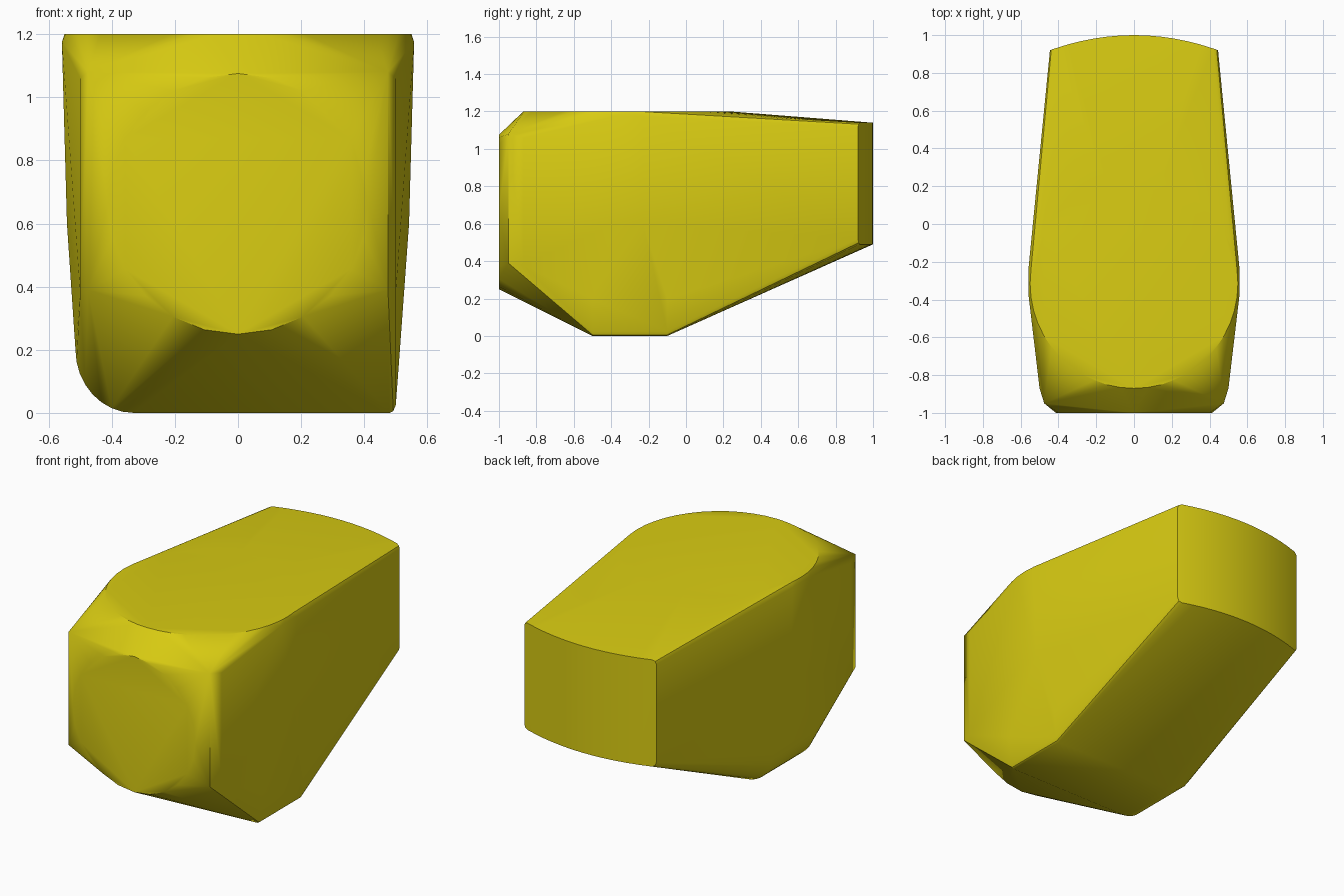
import bpy, bmesh, math

if "Cube" in bpy.data.objects:
    bpy.data.objects.remove(bpy.data.objects["Cube"])

yellow = bpy.data.materials.new("yellow")
yellow.diffuse_color = (0.69, 0.60, 0.006, 1)
yellow.use_nodes = True
yellow.node_tree.nodes["Principled BSDF"].inputs["Base Color"].default_value = yellow.diffuse_color


def ring(radius, place, count=24):
    """Points on a circle, placed in space by a function of (u, v)."""
    return [place(radius * math.sin(math.tau * i / count),
                  radius * math.cos(math.tau * i / count)) for i in range(count)]


def mirrored(points):
    return [(s * x, y, z) for x, y, z in points for s in (-1, 1)]


points = []

# flat round top and flat round front
points += ring(0.55, lambda u, v: (u, -0.315 + v * 1.009, 1.2), 48)
points += ring(0.413, lambda u, v: (u, -1.0, 0.6625 + v))

# side walls: front corners, widest belt
points += mirrored([
    (0.475, -0.95, 1.08), (0.475, -0.95, 0.39),
    (0.50, -0.87, 1.06), (0.50, -0.87, 0.38),
    (0.558, -0.23, 1.175), (0.558, -0.38, 1.175),
    (0.542, -0.23, 0.6), (0.542, -0.38, 0.6),
])

# bowed rear face with softened corners
steps = 12
for i in range(steps + 1):
    x = -0.42 + 0.84 * i / steps
    y = 1.0 - 0.08 * (x / 0.445) ** 2
    points += [(x, y, 1.14), (x, y, 0.49)]
points += mirrored([(0.438, 0.922, z) for z in (1.132, 0.498)]
                   + [(0.445, 0.92, z) for z in (1.115, 0.52)])

# underside: widely rounded left edge, tight right edge
cx, cz, rx, rz = -0.33, 0.2, 0.185, 0.2
profile = [(cx - rx * math.sin(a), cz - rz * math.cos(a))
           for a in (math.pi / 2 * i / 8 for i in range(9))]
profile += [(0.48, 0.0), (0.492, 0.006), (0.50, 0.025), (0.513, 0.2)]
for x, z in profile:
    points += [(x, -0.5, z), (x, -0.1, z)]

# wrap everything in one convex shell
bm = bmesh.new()
for p in points:
    bm.verts.new(p)
bmesh.ops.remove_doubles(bm, verts=bm.verts, dist=0.0005)
bmesh.ops.convex_hull(bm, input=bm.verts)
loose = [v for v in bm.verts if not v.link_faces]
bmesh.ops.delete(bm, geom=loose, context='VERTS')
bmesh.ops.dissolve_limit(bm, angle_limit=math.radians(0.3),
                         verts=bm.verts, edges=bm.edges)
bmesh.ops.recalc_face_normals(bm, faces=bm.faces)

mesh = bpy.data.meshes.new("rounded_block")
bm.to_mesh(mesh)
bm.free()
mesh.materials.append(yellow)
block = bpy.data.objects.new("rounded_block", mesh)
bpy.context.collection.objects.link(block)
bpy.context.view_layer.objects.active = block
block.select_set(True)
bpy.ops.object.shade_smooth_by_angle(angle=math.radians(30))
